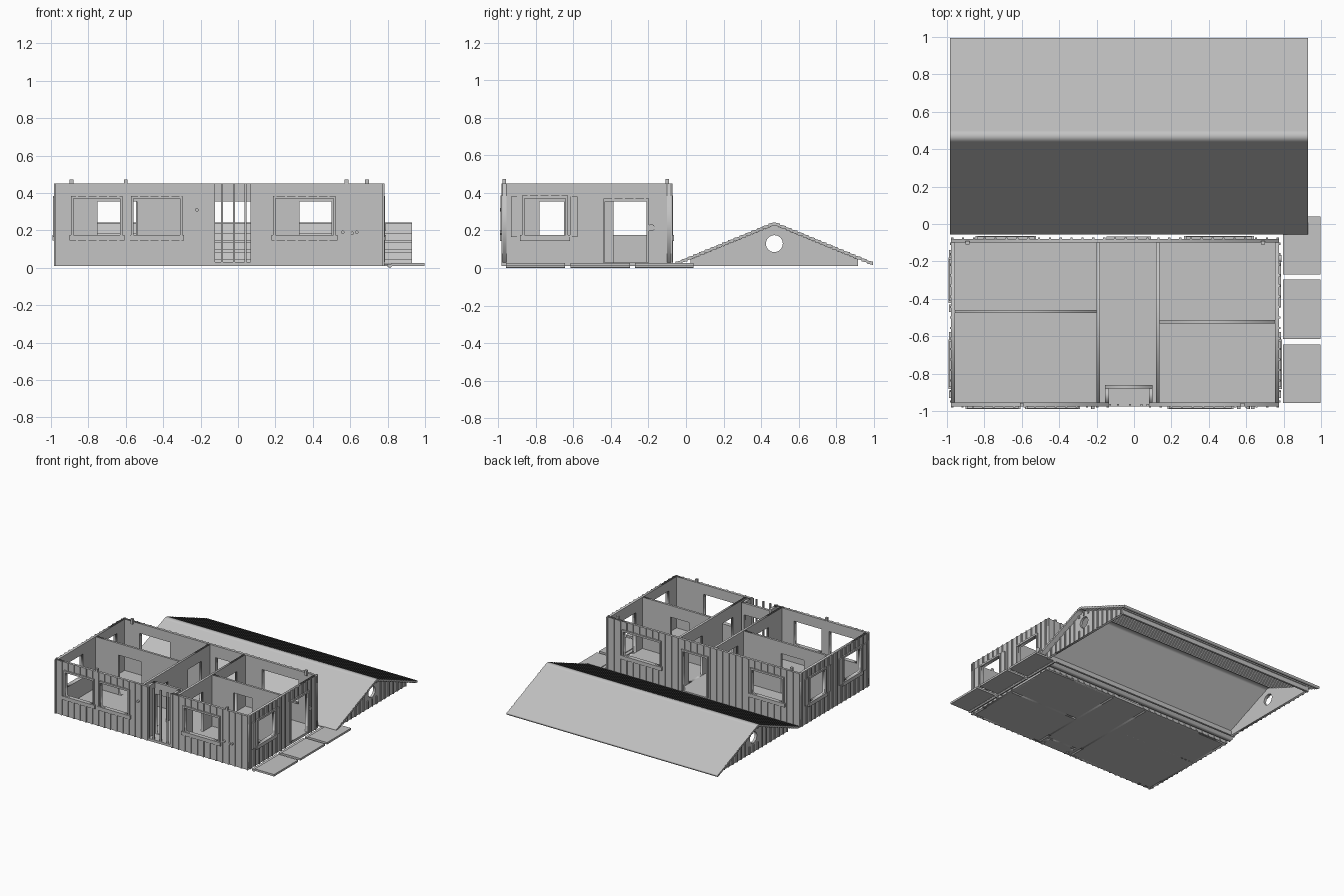
import bpy, bmesh, math
from mathutils import Matrix

cube = bpy.data.objects.get("Cube")
if cube:
    bpy.data.objects.remove(cube)

GREY = 0.55
grey = bpy.data.materials.new("plain_grey")
grey.use_nodes = True
grey.diffuse_color = (GREY, GREY, GREY, 1)
grey.node_tree.nodes["Principled BSDF"].inputs["Base Color"].default_value = (GREY, GREY, GREY, 1)

FLOOR, BASE, TOP = 0.03, 0.01, 0.45
WEST, EAST, SOUTH, NORTH = -0.978, 0.775, -0.975, -0.08
THICK = 0.02
SILL, HEAD, DOOR_HEAD = 0.175, 0.37, 0.355


def add(name, bm):
    bmesh.ops.recalc_face_normals(bm, faces=bm.faces)
    mesh = bpy.data.meshes.new(name)
    bm.to_mesh(mesh)
    bm.free()
    mesh.materials.append(grey)
    obj = bpy.data.objects.new(name, mesh)
    bpy.context.collection.objects.link(obj)
    return obj


def boxes(name, spans):
    """One object from several (x0, x1, y0, y1, z0, z1) boxes."""
    bm = bmesh.new()
    for x0, x1, y0, y1, z0, z1 in spans:
        m = Matrix.Translation(((x0 + x1) / 2, (y0 + y1) / 2, (z0 + z1) / 2))
        m = m @ Matrix.Diagonal((abs(x1 - x0), abs(y1 - y0), z1 - z0, 1))
        bmesh.ops.create_cube(bm, size=1, matrix=m)
    return add(name, bm)


def rod(name, centre, radius, length, axis, sides=16):
    turn = Matrix.Rotation(math.pi / 2, 4, 'X' if axis == 'y' else 'Y')
    bm = bmesh.new()
    bmesh.ops.create_cone(bm, cap_ends=True, segments=sides, radius1=radius, radius2=radius,
                          depth=length, matrix=Matrix.Translation(centre) @ turn)
    return add(name, bm)


def panel(name, run, low, high, loops):
    """Upright slab; the first loop is its outline, the rest are holes."""
    curve = bpy.data.curves.new(name, 'CURVE')
    curve.dimensions = '2D'
    curve.fill_mode = 'BOTH'
    curve.extrude = (high - low) / 2
    for loop in loops:
        spline = curve.splines.new('POLY')
        spline.points.add(len(loop) - 1)
        for point, (u, v) in zip(spline.points, loop):
            point.co = (u, v, 0, 1)
        spline.use_cyclic_u = True
    temp = bpy.data.objects.new(name + "_outline", curve)
    bpy.context.collection.objects.link(temp)
    shape = temp.evaluated_get(bpy.context.evaluated_depsgraph_get())
    mesh = bpy.data.meshes.new_from_object(shape)
    mid = (low + high) / 2
    if run == 'x':
        m = Matrix(((1, 0, 0, 0), (0, 0, -1, mid), (0, 1, 0, 0), (0, 0, 0, 1)))
    else:
        m = Matrix(((0, 0, 1, mid), (1, 0, 0, 0), (0, 1, 0, 0), (0, 0, 0, 1)))
    bm = bmesh.new()
    bm.from_mesh(mesh)
    bm.transform(m)
    bmesh.ops.remove_doubles(bm, verts=bm.verts, dist=1e-5)
    bpy.data.objects.remove(temp)
    bpy.data.curves.remove(curve)
    bpy.data.meshes.remove(mesh)
    return add(name, bm)


def rect(u0, u1, v0, v1):
    return [(u0, v0), (u1, v0), (u1, v1), (u0, v1)]


def window(a, b):
    return (a, b, SILL, HEAD)


def door(a, b):
    return (a, b, FLOOR, DOOR_HEAD)


def wall(name, run, low, high, a, b, openings=()):
    panel(name, run, low, high, [rect(a, b, BASE, TOP)] + [rect(*o) for o in openings])


def outer_wall(name, run, face, out, a, b, openings, shutters=False):
    """Wall with battens, trim, sills and optional shutters on its outer face."""
    wall(name, run, min(face, face - out * THICK), max(face, face - out * THICK), a, b, openings)

    def on_face(u0, u1, z0, z1, depth):
        across = (face - out * 0.002, face + out * depth)
        return (u0, u1, *across, z0, z1) if run == 'x' else (*across, u0, u1, z0, z1)

    strips, trim = [], []
    count = round((b - a) / 0.058)
    for i in range(count + 1):
        u = a + 0.006 + (b - a - 0.012) * i / count
        z = BASE
        for o in openings:
            if o[0] - 0.02 < u < o[1] + 0.02:
                if o[2] > FLOOR:
                    strips.append(on_face(u - 0.006, u + 0.006, BASE, o[2] - 0.03, 0.007))
                z = o[3] + 0.015
        strips.append(on_face(u - 0.006, u + 0.006, z, TOP, 0.007))
    for u0, u1, z0, z1 in openings:
        for edge in (u0 - 0.012, u1):
            trim.append(on_face(edge, edge + 0.012, z0, z1, 0.012))
        trim.append(on_face(u0 - 0.012, u1 + 0.012, z1, z1 + 0.015, 0.012))
        if z0 > FLOOR:
            trim.append(on_face(u0 - 0.022, u1 + 0.022, z0 - 0.03, z0, 0.015))
            if shutters:
                for edge in (u0 - 0.07, u1 + 0.022):
                    trim.append(on_face(edge, edge + 0.04, z0 - 0.01, z1 + 0.01, 0.01))
    boxes(name + "_battens", strips)
    boxes(name + "_trim", trim)


# Floor and outer walls
boxes("floor", [(WEST, EAST, SOUTH, NORTH, BASE, FLOOR)])
PORCH_L, PORCH_R, PORCH_BACK = -0.135, 0.08, -0.88
outer_wall("front_wall_left_part", 'x', SOUTH, -1, WEST, PORCH_L,
           [window(-0.88, -0.63), window(-0.56, -0.31)])
outer_wall("front_wall_right_part", 'x', SOUTH, -1, PORCH_R, EAST, [window(0.2, 0.51)])
outer_wall("back_wall", 'x', NORTH, 1, WEST, EAST,
           [window(-0.825, -0.545), door(PORCH_L, PORCH_R), window(0.29, 0.62)])
outer_wall("east_wall", 'y', EAST, 1, SOUTH + THICK, NORTH - THICK,
           [window(-0.86, -0.64), door(-0.43, -0.21)], True)
outer_wall("west_wall", 'y', WEST, -1, SOUTH + THICK, NORTH - THICK,
           [window(-0.86, -0.64), window(-0.4, -0.2)], True)

# Recessed porch with slender slats across its mouth
for side, x in (("left", PORCH_R), ("right", PORCH_L - THICK)):
    wall("porch_wall_" + side, 'y', x, x + THICK, SOUTH + THICK, PORCH_BACK)
wall("porch_back_wall", 'x', PORCH_BACK, PORCH_BACK + THICK, PORCH_L - THICK, PORCH_R + THICK,
     [door(PORCH_L + 0.005, PORCH_R - 0.005)])
boxes("porch_slats", [(x - 0.006, x + 0.006, SOUTH, SOUTH + 0.012, FLOOR, TOP)
                      for x in (-0.129, -0.085, -0.022, 0.04, 0.074)])

# Inner walls
hall_doors = [door(-0.78, -0.65), door(-0.385, -0.21)]
wall("hall_wall_west", 'y', -0.2, -0.182, SOUTH + THICK, NORTH - THICK, hall_doors)
wall("hall_wall_east", 'y', 0.118, 0.136, SOUTH + THICK, NORTH - THICK, hall_doors)
wall("room_wall_west", 'x', -0.477, -0.459, WEST + THICK, -0.2, [door(-0.75, -0.54)])
wall("room_wall_east", 'x', -0.531, -0.513, 0.136, EAST - THICK, [door(0.33, 0.5)])

# Locating pegs on the wall tops
boxes("wall_pegs", [(x - 0.01, x + 0.01, y - 0.01, y + 0.01, TOP - 0.02, 0.473)
                    for x, y in ((-0.6, -0.967), (0.58, -0.967), (-0.89, -0.1), (0.69, -0.1))])

# Small round wall fittings
for i, (x, z) in enumerate(((-0.22, 0.31), (0.56, 0.19), (0.61, 0.185), (0.635, 0.19))):
    rod(f"front_fitting_{i}", (x, SOUTH - 0.004, z), 0.009, 0.02, 'y')
rod("side_lamp", (EAST + 0.004, -0.185, 0.215), 0.019, 0.02, 'x')

# Roof standing on the ground: lapped boards over two slopes
RIDGE_Y, RIDGE_Z, HALF, SLOPE, BOARDS, LAP = 0.47, 0.243, 0.525, 0.41, 17, 0.006


def slope_points(drop):
    pts = []
    for i in range(BOARDS):
        d0, d1 = HALF * (1 - i / BOARDS), HALF * (1 - (i + 1) / BOARDS)
        pts += [(d0, RIDGE_Z - SLOPE * d0 + LAP - drop), (d1, RIDGE_Z - SLOPE * d1 - drop)]
    left = [(RIDGE_Y - d, z) for d, z in pts]
    right = [(RIDGE_Y + d, z) for d, z in reversed(pts[:-1])]
    return left + right


panel("roof", 'y', -0.985, 0.93, [slope_points(0) + slope_points(0.017)[::-1]])

# Gables with a round vent, their battens and the low eave walls
GABLE_HALF, VENT_R, VENT_Z = 0.445, 0.045, 0.13


def under(y):
    return RIDGE_Z - 0.014 - SLOPE * abs(y - RIDGE_Y)


y0, y1 = RIDGE_Y - GABLE_HALF, RIDGE_Y + GABLE_HALF
outline = [(y0, BASE), (y1, BASE), (y1, under(y1)), (RIDGE_Y, under(RIDGE_Y)), (y0, under(y0))]
vent = [(RIDGE_Y + VENT_R * math.cos(t * math.tau / 32), VENT_Z + VENT_R * math.sin(t * math.tau / 32))
        for t in range(32)]
for side, x, out in (("east", 0.875, 1), ("west", -0.93, -1)):
    panel("gable_" + side, 'y', x - 0.01, x + 0.01, [outline, vent])
    strips = []
    for i in range(17):
        y = y0 + 0.01 + (y1 - y0 - 0.02) * i / 16
        span = (x + out * 0.008, x + out * 0.017, y - 0.006, y + 0.006)
        if abs(y - RIDGE_Y) < VENT_R + 0.02:
            strips.append((*span, BASE, VENT_Z - VENT_R - 0.01))
            strips.append((*span, VENT_Z + VENT_R + 0.01, under(y)))
        else:
            strips.append((*span, BASE, under(y)))
    boxes(f"gable_{side}_battens", strips)
boxes("eave_walls", [(-0.93, 0.875, y - 0.008, y + 0.008, BASE, under(y0))
                     for y in (y0 + 0.008, y1 - 0.008)])

# Three side slabs with a lower edging strip and a thin round rail
for i, (a, b) in enumerate(((-0.957, -0.645), (-0.615, -0.297), (-0.27, 0.04))):
    boxes(f"side_slab_{i}", [(0.822, 0.997, a, b, 0.01, 0.026),
                             (0.796, 0.824, a, b, 0.008, 0.02)])
    rod(f"side_rail_{i}", (0.812, (a + b) / 2, 0.01), 0.01, b - a, 'y', 12)
